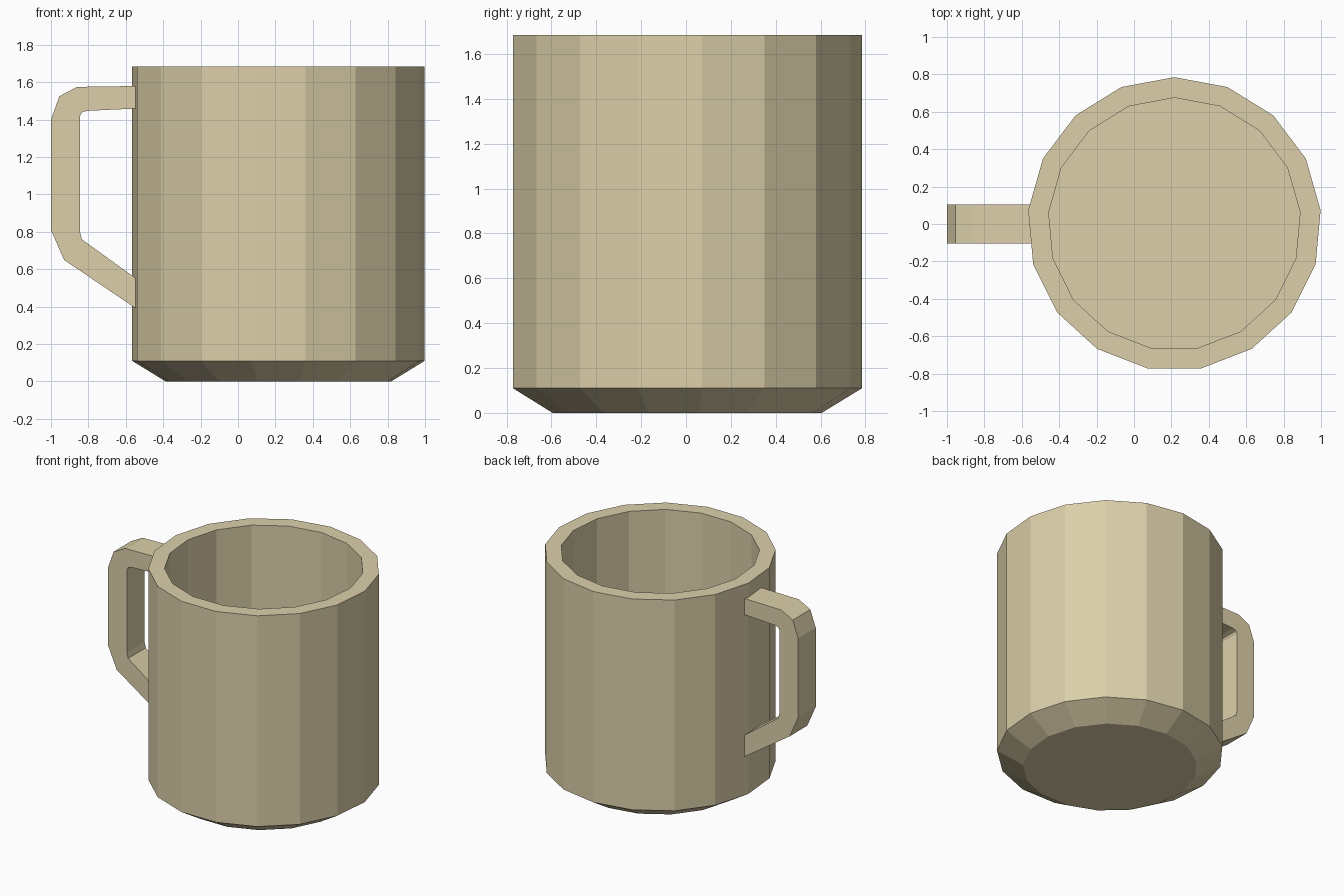
import bpy
import bmesh
from math import sin, cos, tau

cube = bpy.data.objects.get("Cube")
if cube:
    bpy.data.objects.remove(cube, do_unlink=True)

# One clay colour for the whole mug
clay = bpy.data.materials.new("beige clay")
clay.use_nodes = True
colour = (0.72, 0.63, 0.40, 1)
clay.diffuse_color = colour
bsdf = clay.node_tree.nodes["Principled BSDF"]
bsdf.inputs["Base Color"].default_value = colour
bsdf.inputs["Roughness"].default_value = 0.8

SIDES = 17
CENTRE_X = 0.216


def finish(name, bm):
    bmesh.ops.recalc_face_normals(bm, faces=bm.faces[:])
    mesh = bpy.data.meshes.new(name)
    bm.to_mesh(mesh)
    bm.free()
    mesh.materials.append(clay)
    obj = bpy.data.objects.new(name, mesh)
    bpy.context.collection.objects.link(obj)
    return obj


def ring(bm, radius, z):
    angles = [tau * i / SIDES for i in range(SIDES)]
    return [bm.verts.new((CENTRE_X + radius * sin(a), radius * cos(a), z)) for a in angles]


# Mug body: base, chamfer, outer wall, rim, inner wall, inner floor
bm = bmesh.new()
profile = [(0.605, 0), (0.785, 0.11), (0.785, 1.685), (0.675, 1.685), (0.675, 0.11)]
rings = [ring(bm, r, z) for r, z in profile]
for low, high in zip(rings, rings[1:]):
    for i in range(SIDES):
        j = (i + 1) % SIDES
        bm.faces.new((low[i], low[j], high[j], high[i]))
bm.faces.new(rings[0])
bm.faces.new(rings[-1])
finish("mug_body", bm)

# Handle: side outline extruded across its width, ends sunk in the wall
outer = [(-0.53, 1.58), (-0.86, 1.575), (-0.955, 1.525), (-1, 1.40),
         (-1, 0.81), (-0.93, 0.65), (-0.53, 0.38)]
inner = [(-0.53, 1.46), (-0.81, 1.447), (-0.835, 1.438), (-0.845, 1.42),
         (-0.845, 0.80), (-0.835, 0.76), (-0.53, 0.54)]
HALF = 0.104
bm = bmesh.new()
sections = []
for (ox, oz), (ix, iz) in zip(outer, inner):
    corners = [(ox, -HALF, oz), (ox, HALF, oz), (ix, HALF, iz), (ix, -HALF, iz)]
    sections.append([bm.verts.new(c) for c in corners])
for a, b in zip(sections, sections[1:]):
    for i in range(4):
        j = (i + 1) % 4
        bm.faces.new((a[i], a[j], b[j], b[i]))
bm.faces.new(sections[0])
bm.faces.new(sections[-1])
finish("handle", bm)
